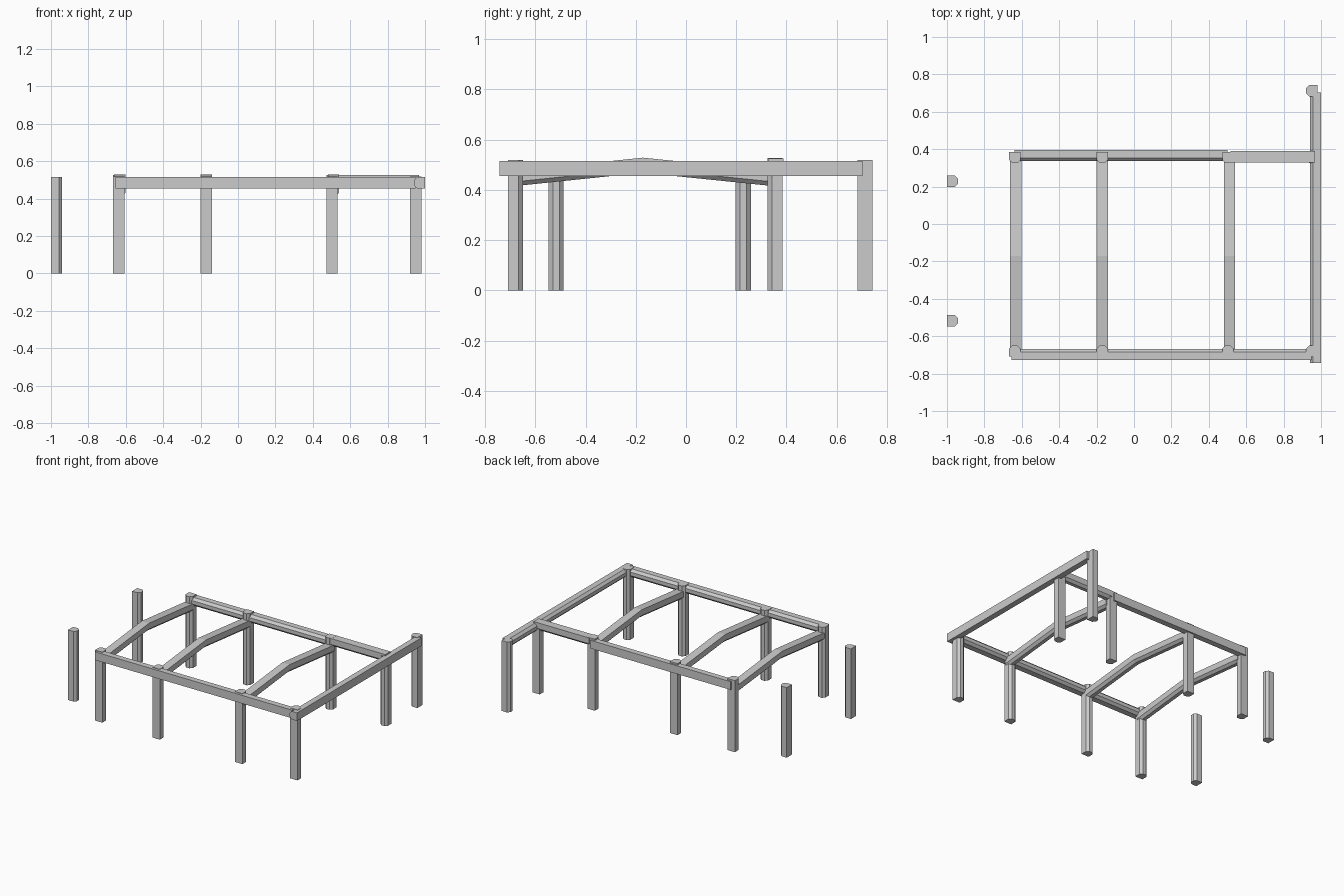
import bpy, bmesh
from mathutils import Vector

if "Cube" in bpy.data.objects:
    bpy.data.objects.remove(bpy.data.objects["Cube"])

H, C = 0.03, 0.017  # half width of every timber, corner chamfer


def timber(name, path, flat, side, shrink=1.0):
    """Sweep a square section whose two corners opposite the 'flat' face are chamfered."""
    flat, side = Vector(flat), Vector(side)
    section = [(-H, H), (H, H), (H, -H + C), (H - C, -H), (-H + C, -H), (-H, -H + C)]
    bm = bmesh.new()
    rings = [[bm.verts.new(Vector(p) + side * a * shrink + flat * b * shrink) for a, b in section]
             for p in path]
    n = len(section)
    for r0, r1 in zip(rings, rings[1:]):
        for i in range(n):
            j = (i + 1) % n
            bm.faces.new((r0[i], r0[j], r1[j], r1[i]))
    bm.faces.new(rings[0])
    bm.faces.new(rings[-1])
    bmesh.ops.recalc_face_normals(bm, faces=bm.faces)
    mesh = bpy.data.meshes.new(name)
    bm.to_mesh(mesh)
    bm.free()
    ob = bpy.data.objects.new(name, mesh)
    bpy.context.collection.objects.link(ob)
    return ob


def post(name, x, y, top, flat):
    side = (flat[1], flat[0], 0)
    timber(name, [(x, y, 0), (x, y, top)], flat, side)


X, Y, Z = (1, 0, 0), (0, 1, 0), (0, 0, 1)
FRONT, LEFT = (0, -1, 0), (-1, 0, 0)

# Posts: front row, back row, free-standing pair, far corner
for i, x in enumerate((-0.637, -0.17, 0.502, 0.95)):
    post(f"front_post_{i}", x, -0.679, 0.518, FRONT)
    post(f"back_post_{i}", x, 0.355, 0.526 if i < 3 else 0.51, Y)
for i, y in enumerate((-0.517, 0.228)):
    post(f"free_post_{i}", -0.97, y, 0.515, LEFT)
post("corner_post", 0.95, 0.713, 0.518, X)

# Horizontal perimeter beams, flat face outward
timber("front_beam", [(-0.655, -0.697, 0.485), (0.95, -0.697, 0.485)], FRONT, Z)
timber("back_beam", [(-0.64, 0.366, 0.485), (0.50, 0.366, 0.485)], Y, Z)
timber("back_beam_short", [(0.515, 0.359, 0.495), (0.967, 0.359, 0.495)], Z, Y)
timber("right_beam", [(0.97, -0.743, 0.485), (0.97, 0.703, 0.485)], X, Z)

# Gabled cross beams
for i, x in enumerate((-0.632, -0.17, 0.51)):
    timber(f"cross_beam_{i}",
           [(x, -0.69, 0.444), (x, -0.172, 0.498), (x, 0.355, 0.444)], Z, X)
